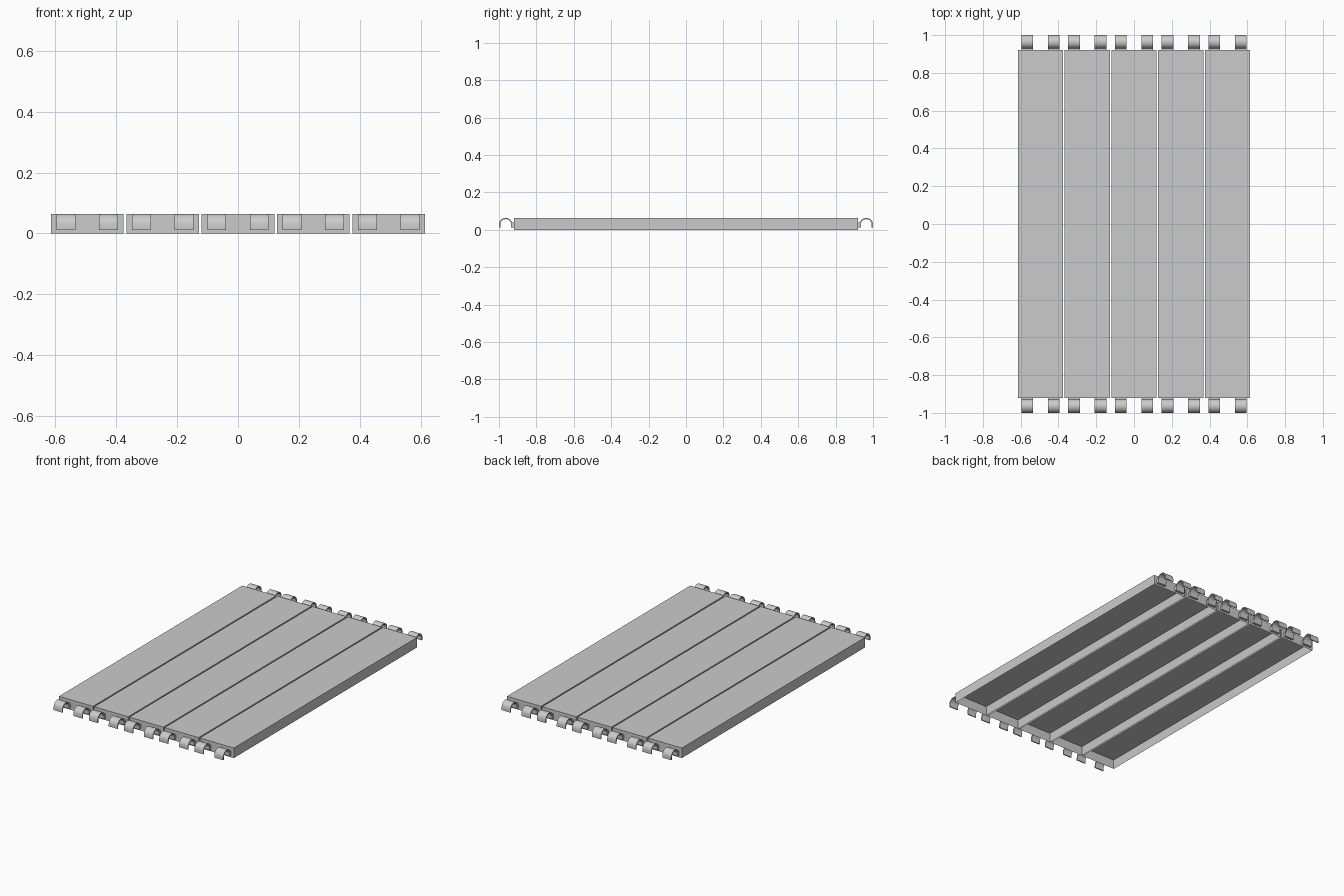
import bpy, bmesh, math

if "Cube" in bpy.data.objects:
    bpy.data.objects.remove(bpy.data.objects["Cube"], do_unlink=True)

LENGTH, WIDTH, HEIGHT, WALL = 1.84, 0.239, 0.064, 0.009
PITCH = 0.2475
HOOK_OFFSET, HOOK_WIDTH = 0.07, 0.062

metal = bpy.data.materials.new("grey metal")
metal.use_nodes = True
grey = (0.6, 0.6, 0.6, 1)
metal.diffuse_color = grey
metal.node_tree.nodes["Principled BSDF"].inputs["Base Color"].default_value = grey


def add_object(name, bm, smooth=False):
    bmesh.ops.recalc_face_normals(bm, faces=bm.faces)
    mesh = bpy.data.meshes.new(name)
    bm.to_mesh(mesh)
    bm.free()
    mesh.materials.append(metal)
    obj = bpy.data.objects.new(name, mesh)
    bpy.context.collection.objects.link(obj)
    if smooth:
        bpy.ops.object.select_all(action="DESELECT")
        obj.select_set(True)
        bpy.context.view_layer.objects.active = obj
        bpy.ops.object.shade_smooth_by_angle(angle=math.radians(35))
    return obj


def add_plank(name, x):
    """Shallow tray turned upside down: top, four walls, open underneath."""
    bm = bmesh.new()
    bmesh.ops.create_cube(bm, size=1)
    bmesh.ops.scale(bm, vec=(WIDTH, LENGTH, HEIGHT), verts=bm.verts)
    bmesh.ops.translate(bm, vec=(x, 0, HEIGHT / 2), verts=bm.verts)
    bm.normal_update()
    bottom = min(bm.faces, key=lambda f: f.calc_center_median().z)
    bmesh.ops.inset_region(bm, faces=[bottom], thickness=WALL)
    # push the inset underside up to form the hollow
    bmesh.ops.translate(bm, vec=(0, 0, HEIGHT - WALL), verts=bottom.verts)
    add_object(name, bm)


def hook_profile():
    """Side outline (y, z): mounting tab, arch and hanging lip."""
    y, z, outer, inner, low = 0.964, 0.028, 0.036, 0.029, 0.012
    angles = [math.pi * i / 12 for i in range(13)]
    arch_out = [(y - outer * math.cos(a), z + outer * math.sin(a)) for a in angles]
    arch_in = [(y + inner * math.cos(a), z + inner * math.sin(a)) for a in angles]
    tab = [(y - inner, low), (0.919, low), (0.919, 0.04), (0.929, 0.04)]
    lip = [(y + outer, low), (y + inner, low)]
    return tab + arch_out[1:] + lip + arch_in


def add_hook(name, x, side):
    bm = bmesh.new()
    verts = [bm.verts.new((x - HOOK_WIDTH / 2, side * y, z)) for y, z in hook_profile()]
    face = bm.faces.new(verts)
    new = bmesh.ops.extrude_face_region(bm, geom=[face])["geom"]
    moved = [v for v in new if isinstance(v, bmesh.types.BMVert)]
    bmesh.ops.translate(bm, vec=(HOOK_WIDTH, 0, 0), verts=moved)
    add_object(name, bm, smooth=True)


# planks side by side, each with two hooks at either end
for i in range(5):
    x = (i - 2) * PITCH
    add_plank(f"plank_{i + 1}", x)
    for end, side in (("front", -1), ("back", 1)):
        for hand, dx in (("right", -HOOK_OFFSET), ("left", HOOK_OFFSET)):
            add_hook(f"{end}_{hand}_hook_{i + 1}", x + dx, side)
